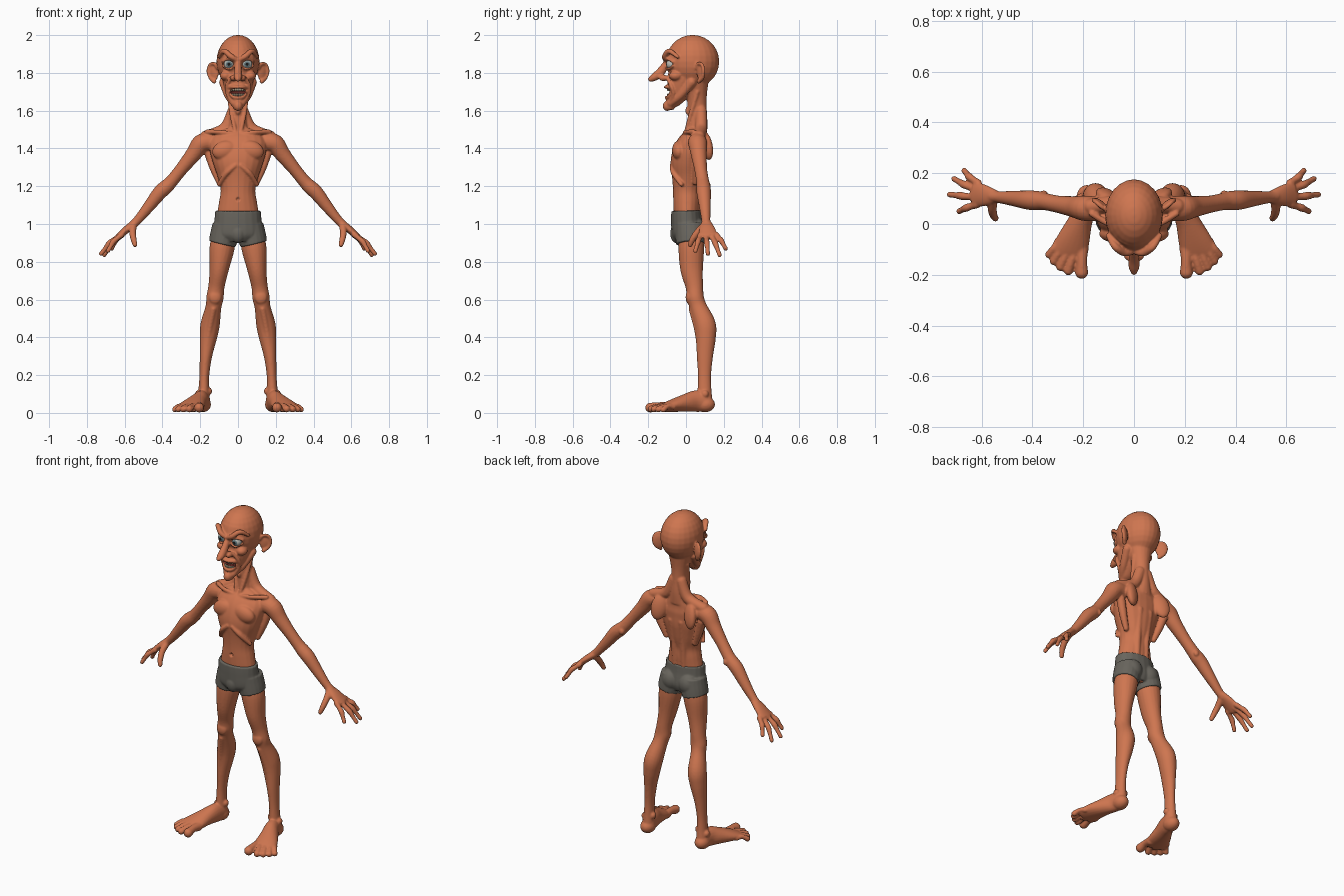
import bpy, bmesh, math
from mathutils import Vector, Matrix, Euler


def material(name, rgb):
    m = bpy.data.materials.new(name)
    m.diffuse_color = (*rgb, 1)
    return m


SKIN = material("skin", (0.62, 0.18, 0.08))
CLOTH = material("grey cloth", (0.14, 0.13, 0.11))
WHITE = material("eye white", (0.5, 0.5, 0.46))
IRIS = material("iris", (0.13, 0.2, 0.22))
BLACK = material("pupil", (0.01, 0.01, 0.01))
MOUTH = material("mouth inside", (0.12, 0.02, 0.015))
TOOTH = material("teeth", (0.6, 0.5, 0.34))


def ball(bm, loc, radii, rot=(0, 0, 0)):
    """Ellipsoid, rotation in degrees."""
    r = Euler([math.radians(a) for a in rot]).to_matrix().to_4x4()
    m = Matrix.Translation(loc) @ r @ Matrix.Diagonal((*radii, 1))
    bmesh.ops.create_uvsphere(bm, u_segments=24, v_segments=14, radius=1, matrix=m)


def tube(bm, pts, ref=(1, 0, 0), round_ends=True, steps=5, seg=20):
    """Smooth loft through (x, y, z, radius along ref, other radius)."""
    pts = [tuple(p) if len(p) == 5 else (*p, p[3]) for p in pts]
    path = []
    for i in range(len(pts) - 1):
        quad = (pts[max(i - 1, 0)], pts[i], pts[i + 1], pts[min(i + 2, len(pts) - 1)])
        for k in range(steps):
            t = k / steps
            path.append([0.5 * (2 * b + (c - a) * t + (2 * a - 5 * b + 4 * c - d) * t * t
                                + (3 * b - a - 3 * c + d) * t ** 3) for a, b, c, d in zip(*quad)])
    path.append(pts[-1])
    rings = []
    for i, p in enumerate(path):
        t = (Vector(path[min(i + 1, len(path) - 1)][:3]) - Vector(path[max(i - 1, 0)][:3])).normalized()
        u = Vector(ref)
        u = (u - t * u.dot(t)).normalized()
        w = t.cross(u)
        rings.append([bm.verts.new(Vector(p[:3]) + u * p[3] * math.cos(2 * math.pi * j / seg)
                                   + w * p[4] * math.sin(2 * math.pi * j / seg)) for j in range(seg)])
    for r, q in zip(rings, rings[1:]):
        for j in range(seg):
            bm.faces.new((r[j], r[(j + 1) % seg], q[(j + 1) % seg], q[j]))
    bm.faces.new(rings[0][::-1])
    bm.faces.new(rings[-1])
    if round_ends:
        for p in (pts[0], pts[-1]):
            ball(bm, p[:3], [min(p[3], p[4])] * 3)


def finish(bm, name, mats, voxel=0, smooth=5):
    """Make the object; with a voxel size, mirror and fuse its parts first."""
    bmesh.ops.recalc_face_normals(bm, faces=bm.faces)
    me = bpy.data.meshes.new(name)
    bm.to_mesh(me)
    bm.free()
    ob = bpy.data.objects.new(name, me)
    bpy.context.collection.objects.link(ob)
    if voxel:
        ob.modifiers.new("mirror", 'MIRROR').use_mirror_merge = False
        rm = ob.modifiers.new("fuse", 'REMESH')
        rm.mode, rm.voxel_size = 'VOXEL', voxel
        sm = ob.modifiers.new("smooth", 'SMOOTH')
        sm.factor, sm.iterations = 0.5, smooth
        me = bpy.data.meshes.new_from_object(ob.evaluated_get(bpy.context.evaluated_depsgraph_get()))
        ob.modifiers.clear()
        ob.data = me
        me.name = name
    me.materials.clear()
    for m in mats:
        me.materials.append(m)
    me.polygons.foreach_set("material_index", [0] * len(me.polygons))
    me.polygons.foreach_set("use_smooth", [True] * len(me.polygons))
    return ob


bm = bmesh.new()

# torso
tube(bm, [(0, .015, .91, .09, .055), (0, .015, .97, .115, .07), (0, .005, 1.05, .111, .07),
          (0, .005, 1.12, .1, .073), (0, .005, 1.18, .092, .074), (0, .01, 1.25, .108, .085),
          (0, .012, 1.32, .132, .094), (0, .02, 1.38, .148, .09), (0, .035, 1.43, .15, .078),
          (0, .05, 1.47, .125, .058), (0, .06, 1.5, .07, .048)], round_ends=False)
ball(bm, (.07, -.038, 1.39), (.068, .036, .05), (0, 15, 0))
tube(bm, [(.012, -.005, 1.475, .012), (.09, -.002, 1.486, .012), (.165, .04, 1.488, .013)])
tube(bm, [(.015, -.074, 1.31, .013), (.06, -.066, 1.27, .014), (.1, -.025, 1.21, .012)])
tube(bm, [(.155, .07, 1.38, .025), (.13, .06, 1.3, .022), (.1, .05, 1.22, .015)])
tube(bm, [(.03, .06, 1.06, .018), (.03, .068, 1.2, .02), (.035, .09, 1.35, .02)])
# shoulder blades and trapezius
ball(bm, (.105, .108, 1.415), (.048, .028, .078), (8, -12, 25))
tube(bm, [(.025, .08, 1.6, .03), (.07, .08, 1.505, .032), (.17, .07, 1.465, .03)])

# neck with tendons
tube(bm, [(0, .06, 1.46, .07, .05), (0, .062, 1.53, .05, .052), (0, .06, 1.6, .045, .05),
          (0, .057, 1.67, .05, .053), (0, .05, 1.75, .07, .07)], round_ends=False)
tube(bm, [(.05, .06, 1.7, .012), (.033, .025, 1.58, .012), (.012, -.002, 1.48, .01)])
ball(bm, (0, .01, 1.6), (.014, .014, .022))

# skull, face and chin
ball(bm, (0, .035, 1.86), (.114, .141, .141))
tube(bm, [(0, -.085, 1.605, .022, .02), (0, -.082, 1.63, .034, .028), (0, -.06, 1.66, .048, .043),
          (0, -.04, 1.7, .066, .064), (0, -.02, 1.75, .08, .084), (0, 0, 1.8, .09, .094),
          (0, 0, 1.86, .1, .102), (0, .01, 1.91, .095, .1)], round_ends=False)
ball(bm, (0, -.1, 1.625), (.024, .023, .027))
tube(bm, [(.02, -.08, 1.64, .02), (.05, -.03, 1.68, .022), (.075, .03, 1.75, .025)])
ball(bm, (.066, -.055, 1.785), (.03, .035, .026))
# nose with nostrils
tube(bm, [(0, -.095, 1.87, .013), (0, -.113, 1.835, .018, .02), (0, -.14, 1.798, .021, .024),
          (0, -.172, 1.775, .021, .02), (0, -.187, 1.767, .014)])
ball(bm, (.024, -.118, 1.773), (.017, .026, .017))
# smile folds, lips
tube(bm, [(.036, -.1, 1.775, .009), (.058, -.08, 1.735, .011), (.056, -.066, 1.69, .01),
          (.035, -.08, 1.65, .008)])
tube(bm, [(0, -.108, 1.724, .01), (.028, -.1, 1.726, .01), (.05, -.078, 1.722, .008)])
tube(bm, [(0, -.103, 1.669, .01), (.028, -.092, 1.675, .01), (.05, -.073, 1.712, .008)])
# angry brows and eyelids
tube(bm, [(.012, -.11, 1.872, .013), (.04, -.112, 1.889, .015), (.075, -.088, 1.915, .014),
          (.103, -.045, 1.885, .009)])
tube(bm, [(.022, -.1, 1.853, .007), (.05, -.1, 1.874, .007), (.082, -.068, 1.858, .007)])
tube(bm, [(.022, -.1, 1.838, .006), (.048, -.097, 1.82, .008), (.08, -.07, 1.837, .006)])
# ears: dish, rim and lobe
ball(bm, (.13, .08, 1.8), (.011, .034, .046), (0, 0, -53))
tube(bm, [(.108, .055, 1.825, .009), (.125, .066, 1.849, .009), (.148, .085, 1.843, .009),
          (.158, .093, 1.81, .009), (.148, .086, 1.775, .009), (.126, .068, 1.755, .012)])

# arms
tube(bm, [(.15, .06, 1.435, .048), (.195, .062, 1.425, .05), (.237, .068, 1.368, .042),
          (.3, .078, 1.29, .034), (.35, .088, 1.228, .034), (.38, .092, 1.197, .038),
          (.415, .094, 1.165, .038), (.47, .1, 1.095, .031), (.525, .105, 1.028, .024),
          (.555, .108, .998, .023)], ref=(0, 1, 0))
ball(bm, (.355, .118, 1.2), (.017, .014, .02))
# hands: palm, four fingers, thumb
tube(bm, [(.54, .107, 1.01, .025, .02), (.585, .112, .975, .042, .02), (.63, .118, .935, .052, .017)],
     ref=(0, 1, 0))
for i, tip in enumerate([(.688, .05, .858), (.725, .116, .842), (.708, .178, .836), (.668, .21, .87)]):
    base = Vector((.622 - .004 * abs(i - 1), .077 + .028 * i, .942))
    tip = Vector(tip)
    mid = base.lerp(tip, .5) + Vector((.007, 0, .007))
    tube(bm, [(*base, .016), (*base.lerp(mid, .5), .0135), (*mid, .0155), (*mid.lerp(tip, .5), .012),
              (*tip, .012)], ref=(0, 1, 0))
tube(bm, [(.555, .095, .99, .02), (.558, .06, .955, .018), (.553, .035, .92, .016), (.545, .022, .89, .013)],
     ref=(0, 1, 0))

# legs
tube(bm, [(.072, .03, .95, .062, .064), (.085, .028, .87, .066, .068), (.1, .03, .76, .051, .06),
          (.114, .044, .67, .043, .047), (.122, .05, .61, .046, .045), (.13, .065, .56, .042, .046),
          (.147, .1, .47, .051, .057), (.157, .105, .4, .046, .053), (.17, .1, .3, .033, .043),
          (.178, .098, .2, .026, .035), (.181, .098, .12, .029, .037), (.183, .1, .05, .036, .042)])
ball(bm, (.121, .018, .612), (.034, .02, .038))
tube(bm, [(.13, .03, .55, .016), (.155, .062, .42, .015), (.172, .072, .28, .012), (.178, .075, .16, .012)])
for x, z in ((.153, .115), (.212, .1)):
    ball(bm, (x, .1, z), (.016, .02, .02))
# feet: heel, arch, toes
ball(bm, (.185, .102, .045), (.042, .052, .041))
tube(bm, [(.184, .1, .06, .038, .055), (.195, .05, .062, .041, .057), (.215, 0, .053, .05, .048),
          (.237, -.06, .041, .064, .036), (.252, -.105, .031, .07, .026), (.257, -.125, .026, .066, .02)])
for i, (x, y, r) in enumerate([(.206, -.19, .026), (.258, -.183, .019), (.289, -.168, .018),
                               (.315, -.146, .017), (.334, -.12, .016)]):
    bx, by = .205 + .023 * i, -.1 + .008 * i
    tube(bm, [(bx, by, .032, r), ((bx + x) / 2, (by + y) / 2, .036, r * .8), (x, y, r + .002, r)])

body = finish(bm, "body", [SKIN, MOUTH], voxel=.005)


def inside(co, x, z, rx, rz):
    return 1 - ((abs(co.x) - x) / rx) ** 2 - ((co.z - z) / rz) ** 2


# press in eye sockets, mouth and navel from the front
mouth = (0, 1.698, .043, .021)
for shape, depth in (((.048, 1.846, .03, .02), .022), (mouth, .04), ((0, 1.13, .009, .012), .015)):
    for v in body.data.vertices:
        d = inside(v.co, *shape)
        if d > 0 and v.co.y < -.03:
            v.co.y += depth * math.sqrt(d)
for p in body.data.polygons:
    if p.center.y < 0 and inside(p.center, *mouth) > .08:
        p.material_index = 1

# shorts
bm = bmesh.new()
tube(bm, [(0, .002, 1.07, .121, .08), (0, .004, 1.02, .125, .083), (0, .01, .95, .13, .086),
          (0, .012, .91, .09, .07)], round_ends=False)
tube(bm, [(.066, .02, 1.0, .068, .078), (.073, .024, .94, .075, .08), (.083, .026, .895, .073, .079)],
     round_ends=False)
ball(bm, (0, -.048, .95), (.04, .036, .052))
ball(bm, (.058, .055, .965), (.058, .055, .065))
finish(bm, "shorts", [CLOTH], voxel=.005, smooth=3)

# eyes, coloured by angle from the gaze direction
for side, s in (("left", 1), ("right", -1)):
    bm = bmesh.new()
    c = Vector((.048 * s, -.078, 1.846))
    bmesh.ops.create_uvsphere(bm, u_segments=24, v_segments=20, radius=.027,
                              matrix=Matrix.Translation(c) @ Matrix.Rotation(math.pi / 2, 4, 'X'))
    eye = finish(bm, side + "_eye", [WHITE, IRIS, BLACK])
    for p in eye.data.polygons:
        a = math.degrees((p.center - c).angle(Vector((0, -1, 0))))
        p.material_index = 2 if a < 14 else 1 if a < 32 else 0

# teeth and tongue
for name, z, w in (("upper_teeth", 1.711, .034), ("lower_teeth", 1.684, .027)):
    bm = bmesh.new()
    for i in range(-3, 4):
        x = w * i / 3
        ball(bm, (x, -.094 + 12 * x * x, z), (w / 5.5, .006, .008))
    finish(bm, name, [TOOTH])
bm = bmesh.new()
ball(bm, (0, -.075, 1.684), (.022, .02, .007))
finish(bm, "tongue", [MOUTH])
